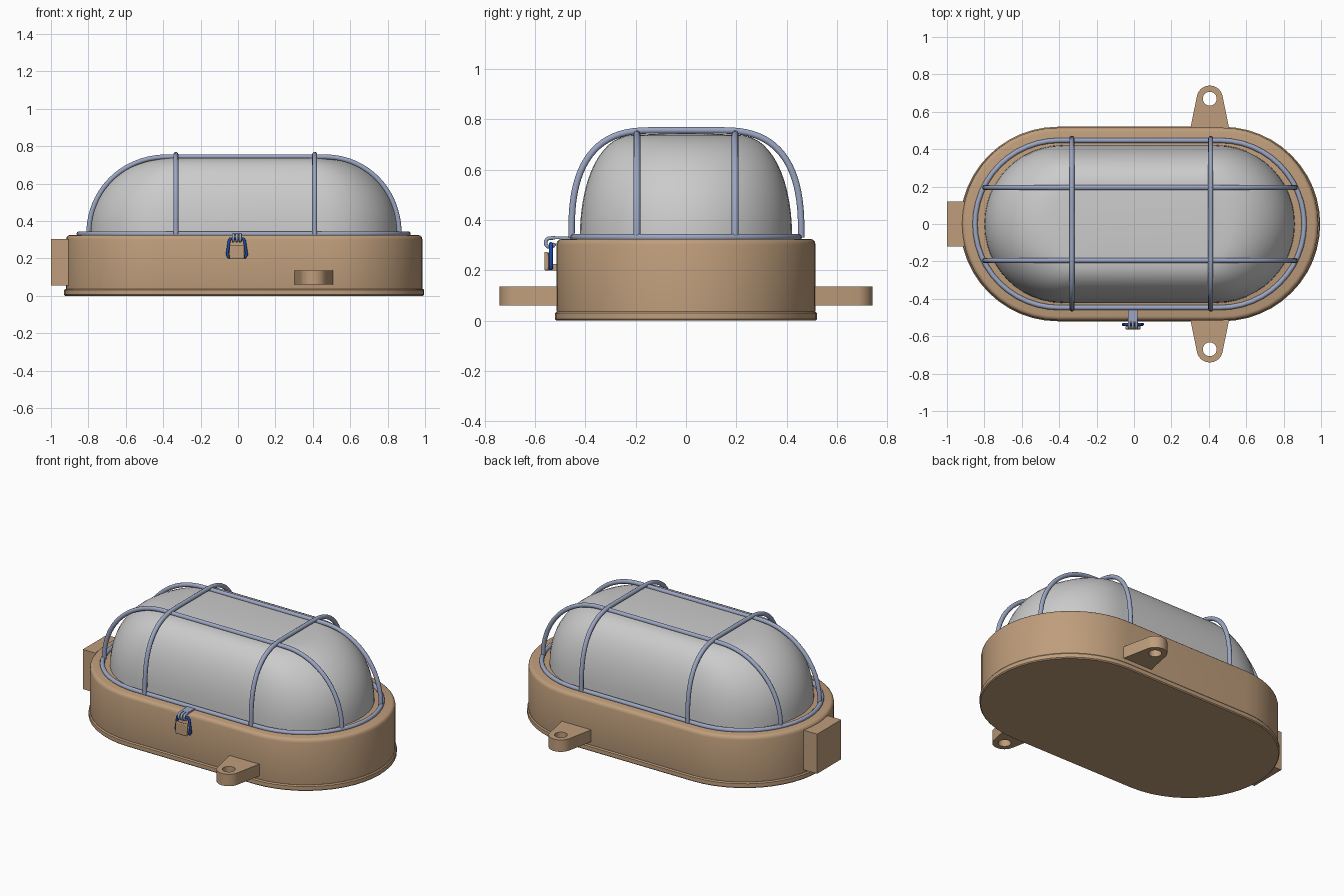
import bpy, bmesh
from math import sin, cos, pi

if "Cube" in bpy.data.objects:
    bpy.data.objects.remove(bpy.data.objects["Cube"])

CX = 0.033


def material(name, rgb):
    m = bpy.data.materials.new(name)
    m.diffuse_color = (*rgb, 1)
    m.use_nodes = True
    m.node_tree.nodes["Principled BSDF"].inputs["Base Color"].default_value = m.diffuse_color
    return m


TAN = material("tan_paint", (0.52, 0.34, 0.2))
STEEL = material("cage_steel", (0.33, 0.38, 0.54))
BLUE = material("blue_wire", (0.01, 0.07, 0.45))


def finish(ob, mat, angle=35):
    if mat:
        ob.data.materials.append(mat)
    bpy.ops.object.select_all(action='DESELECT')
    ob.select_set(True)
    bpy.context.view_layer.objects.active = ob
    if ob.type == 'CURVE':
        bpy.ops.object.convert(target='MESH')
        ob = bpy.context.object
    bpy.ops.object.shade_smooth_by_angle(angle=angle * pi / 180)
    return ob


def stadium(hx, hy, s, n=24, cx=CX):
    """Long oval: straight half-length s, rounded ends."""
    pts = []
    for side in (0, 1):
        for i in range(n + 1):
            a = -pi / 2 + pi * i / n + pi * side
            pts.append((cx + (s if side == 0 else -s) + (hx - s) * cos(a), hy * sin(a)))
    return pts


def loft(name, rings, mat, cx=CX):
    """Skin a stack of ovals given as (hx, hy, s, z)."""
    bm = bmesh.new()
    loops = [[bm.verts.new((x, y, z)) for x, y in stadium(hx, hy, s, cx=cx)]
             for hx, hy, s, z in rings]
    n = len(loops[0])
    for lo, up in zip(loops, loops[1:]):
        for i in range(n):
            j = (i + 1) % n
            bm.faces.new((lo[i], lo[j], up[j], up[i]))
    bm.faces.new(loops[0][::-1])
    bm.faces.new(loops[-1])
    me = bpy.data.meshes.new(name)
    bm.to_mesh(me)
    bm.free()
    ob = bpy.data.objects.new(name, me)
    bpy.context.collection.objects.link(ob)
    return finish(ob, mat)


def curve(name, splines, mat, cyclic=False, wire=0.0, extrude=0.0, loc=(0, 0, 0)):
    cu = bpy.data.curves.new(name, 'CURVE')
    if extrude:
        cu.dimensions, cu.fill_mode, cu.extrude = '2D', 'BOTH', extrude
    else:
        cu.dimensions, cu.bevel_depth, cu.bevel_resolution = '3D', wire, 3
        cu.use_fill_caps = True
    for pts in splines:
        sp = cu.splines.new('POLY')
        sp.points.add(len(pts) - 1)
        for p, c in zip(sp.points, pts):
            p.co = (*c, 1)
        sp.use_cyclic_u = cyclic
    ob = bpy.data.objects.new(name, cu)
    ob.location = loc
    bpy.context.collection.objects.link(ob)
    return finish(ob, mat, 45)


def box(name, lo, hi, mat, bevel=0.0):
    bpy.ops.mesh.primitive_cube_add(size=1, location=[(a + b) / 2 for a, b in zip(lo, hi)])
    ob = bpy.context.object
    ob.name = name
    ob.scale = [b - a for a, b in zip(lo, hi)]
    bpy.ops.object.transform_apply(location=False, rotation=False, scale=True)
    if bevel:
        m = ob.modifiers.new("soft_edge", 'BEVEL')
        m.width, m.segments = bevel, 2
    return finish(ob, mat)


def hoop(left, right, rl, rr, z0, z1, power, n=20):
    """Arch profile (u, z) with rounded shoulders."""
    e = 2 / power
    q = [(cos(pi / 2 * i / n), sin(pi / 2 * i / n)) for i in range(n + 1)]
    a = [(left + rl - rl * max(c, 0) ** e, z0 + (z1 - z0) * s ** e) for c, s in q]
    b = [(right - rr + rr * max(c, 0) ** e, z0 + (z1 - z0) * s ** e) for c, s in q]
    return a + b[::-1]


# Housing with bottom flange
loft("base_flange", [(0.957, 0.514, 0.44, 0), (0.9625, 0.52, 0.44, 0.006),
                     (0.9625, 0.52, 0.44, 0.03), (0.957, 0.514, 0.44, 0.037)], TAN)
loft("housing_body", [(0.953, 0.513, 0.44, 0.036), (0.953, 0.515, 0.44, 0.045),
                      (0.953, 0.515, 0.44, 0.302), (0.949, 0.511, 0.44, 0.315),
                      (0.942, 0.503, 0.44, 0.322), (0.932, 0.493, 0.44, 0.325)], TAN)

# Cable entry block
box("cable_entry", (-1.0, -0.12, 0.055), (-0.88, 0.12, 0.305), TAN)

# Mounting lugs with screw holes
for side, label in ((-1, "front"), (1, "back")):
    tip = [(0.07 * cos(a), side * (0.67 + 0.07 * sin(a)))
           for a in [0.15 + (pi - 0.3) * i / 20 for i in range(21)]]
    outline = [(0.105, side * 0.49), (0.102, side * 0.52)] + tip + \
              [(-0.102, side * 0.52), (-0.105, side * 0.49)]
    hole = [(0.037 * cos(2 * pi * i / 24), side * 0.67 + 0.037 * sin(2 * pi * i / 24))
            for i in range(24)]
    curve(label + "_mounting_lug", [[(x, y, 0) for x, y in outline], [(x, y, 0) for x, y in hole]],
          TAN, cyclic=True, extrude=0.0375, loc=(0.405, 0, 0.0975))

# Glass dome
dome = []
for i in range(15):
    t = pi / 2 * i / 14
    c, s = max(cos(t), 0), sin(t)
    dome.append((0.45 + 0.38 * c, 0.2 + 0.222 * c ** 0.88, 0.3 + 0.11 * c, 0.32 + 0.418 * s ** 0.93))
dome.append((0.36, 0.1, 0.26, 0.743))
loft("glass_dome", dome, None, cx=0.03)

# Wire cage
W = 0.0135
curve("cage_ring", [[(x, y, 0.331) for x, y in stadium(0.88, 0.447, 0.43, cx=0.03)]],
      STEEL, cyclic=True, wire=W)
for k, y in enumerate((-0.195, 0.195)):
    curve(f"long_cage_wire_{k}", [[(u, y, z) for u, z in hoop(-0.798, 0.862, 0.42, 0.4, 0.33, 0.743, 2.05)]],
          STEEL, wire=W)
for k, x in enumerate((-0.332, 0.41)):
    curve(f"cross_cage_wire_{k}", [[(x, u, z) for u, z in hoop(-0.455, 0.458, 0.33, 0.33, 0.33, 0.756, 2.7)]],
          STEEL, wire=W)

# Latch: strap, rolled hook, wire bail and catch
box("latch_strap", (-0.032, -0.525, 0.324), (0.02, -0.44, 0.334), STEEL)
hook = [(-0.54 + 0.018 * cos(a), 0.31 + 0.018 * sin(a)) for a in [pi / 2 + 4.6 * i / 12 for i in range(13)]]
for k, x in enumerate((-0.025, -0.006, 0.013)):
    curve(f"latch_hook_{k}", [[(x, -0.52, 0.329)] + [(x, y, z) for y, z in hook]], STEEL, wire=0.0075)
bail = [(-0.04, 0.305), (-0.047, 0.295), (-0.058, 0.22), (-0.05, 0.207),
        (0.038, 0.207), (0.046, 0.22), (0.035, 0.295), (0.028, 0.305)]
curve("latch_bail", [[(x, -0.537, z) for x, z in bail]], BLUE, cyclic=True, wire=0.008)
box("latch_catch", (-0.045, -0.563, 0.2), (0.035, -0.545, 0.273), TAN, 0.004)
box("latch_pivot", (-0.03, -0.55, 0.2), (0.02, -0.51, 0.225), TAN)
